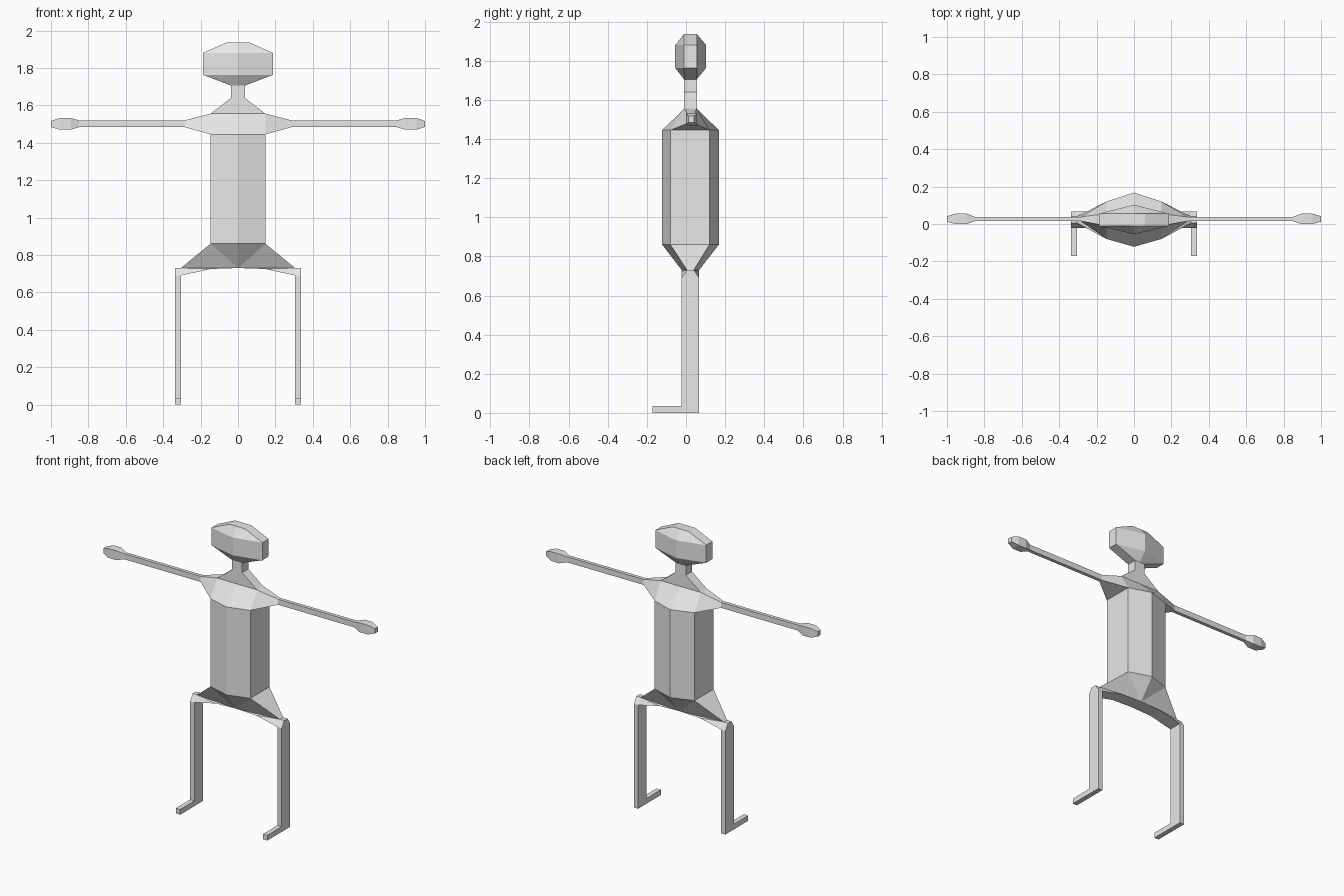
import bpy, bmesh

if "Cube" in bpy.data.objects:
    bpy.data.objects.remove(bpy.data.objects["Cube"])

grey = bpy.data.materials.new("plain grey")
grey.diffuse_color = (0.8, 0.8, 0.8, 1)
grey.use_nodes = True
grey.node_tree.nodes["Principled BSDF"].inputs["Base Color"].default_value = grey.diffuse_color


def build(name, verts, faces, mirror=False):
    """Make a flat-shaded object, optionally mirrored across x = 0."""
    mesh = bpy.data.meshes.new(name)
    bm = bmesh.new()
    vs = [bm.verts.new(v) for v in verts]
    for f in faces:
        bm.faces.new([vs[i] for i in f])
    if mirror:
        geom = bm.verts[:] + bm.edges[:] + bm.faces[:]
        copy = bmesh.ops.duplicate(bm, geom=geom)["geom"]
        for v in copy:
            if isinstance(v, bmesh.types.BMVert):
                v.co.x = -v.co.x
        bmesh.ops.remove_doubles(bm, verts=bm.verts[:], dist=1e-5)
    bmesh.ops.recalc_face_normals(bm, faces=bm.faces[:])
    bm.to_mesh(mesh)
    bm.free()
    mesh.materials.append(grey)
    obj = bpy.data.objects.new(name, mesh)
    bpy.context.collection.objects.link(obj)
    return obj


def loft(name, rings, caps=(), skip=(), mirror=False):
    """Join equal rings with quads; skip lists open strips, caps lists closed rings."""
    n = len(rings[0])
    faces = [(r * n + i, r * n + (i + 1) % n, (r + 1) * n + (i + 1) % n, (r + 1) * n + i)
             for r in range(len(rings) - 1) for i in range(n) if i not in skip]
    faces += [tuple(r * n + i for i in range(n)) for r in caps]
    return build(name, [v for ring in rings for v in ring], faces, mirror)


def hexagon(z, x, front, back, mid_front, mid_back):
    """Six-sided ring with a point on the front and back centre line."""
    return [(0, mid_front, z), (x, front, z), (x, back, z),
            (0, mid_back, z), (-x, back, z), (-x, front, z)]


def slice_x(x, z0, z1, y0, y1):
    """Rectangular ring across an arm."""
    return [(x, y0, z0), (x, y1, z0), (x, y1, z1), (x, y0, z1)]


# Central body
F, B = -0.01, 0.055
waist = hexagon(0.86, 0.147, -0.08, 0.12, -0.122, 0.168)
chest = hexagon(1.445, 0.147, -0.08, 0.12, -0.122, 0.168)
collar = hexagon(1.555, 0.147, F, B, F, B)
neck_base = hexagon(1.64, 0.037, F, B, F, B)
neck_top = hexagon(1.705, 0.037, F, B, F, B)
loft("torso", [waist, chest])
loft("shoulders", [chest, collar], skip=(1, 4))
loft("neck", [collar, neck_base, neck_top])
loft("head", [neck_top,
              hexagon(1.763, 0.187, F, B, -0.055, 0.103),
              hexagon(1.88, 0.187, F, B, -0.055, 0.103),
              hexagon(1.937, 0.06, F, B, F, B)], caps=(3,))

# Arms, tapering out of the open sides of the shoulders
socket = [chest[1], chest[2], collar[2], collar[1]]
wrist = slice_x(0.85, 1.483, 1.52, 0.015, 0.038)
loft("arms", [socket, slice_x(0.285, 1.483, 1.52, 0.015, 0.038), wrist], mirror=True)
loft("hands", [wrist,
               slice_x(0.895, 1.47, 1.532, 0.0, 0.055),
               slice_x(0.955, 1.47, 1.532, 0.0, 0.055),
               slice_x(1.0, 1.485, 1.517, 0.012, 0.042)], caps=(3,), mirror=True)

# Pelvis flaring to the hips: front half-points, then matching back points
LF, LB = -0.022, 0.067
front = [waist[0], waist[1], (0, LF, 0.73), (0.147, LF, 0.725), (0.305, 0.005, 0.73),
         (0.305, LF, 0.69), (0.337, 0.005, 0.73), (0.337, LF, 0.69)]
back = [waist[3], waist[2], (0, LB, 0.73), (0.147, LB, 0.725), (0.305, 0.04, 0.73),
        (0.305, LB, 0.69), (0.337, 0.04, 0.73), (0.337, LB, 0.69)]
side = [(0, 2, 1), (1, 2, 4), (2, 3, 4), (3, 5, 4), (4, 5, 7, 6)]
faces = side + [tuple(i + 8 for i in f) for f in side]
faces += [(a, b, b + 8, a + 8) for a, b in ((1, 4), (4, 6), (6, 7), (2, 3), (3, 5))]
build("pelvis", front + back, faces, mirror=True)

# Legs with forward feet, cut from one L-shaped profile
profile = [(LB, 0.69), (LB, 0.035), (LB, 0), (LF, 0), (-0.172, 0), (-0.172, 0.035),
           (LF, 0.035), (LF, 0.69)]
loft("legs_and_feet", [[(x, y, z) for y, z in profile] for x in (0.305, 0.337)],
     caps=(0, 1), skip=(7,), mirror=True)
